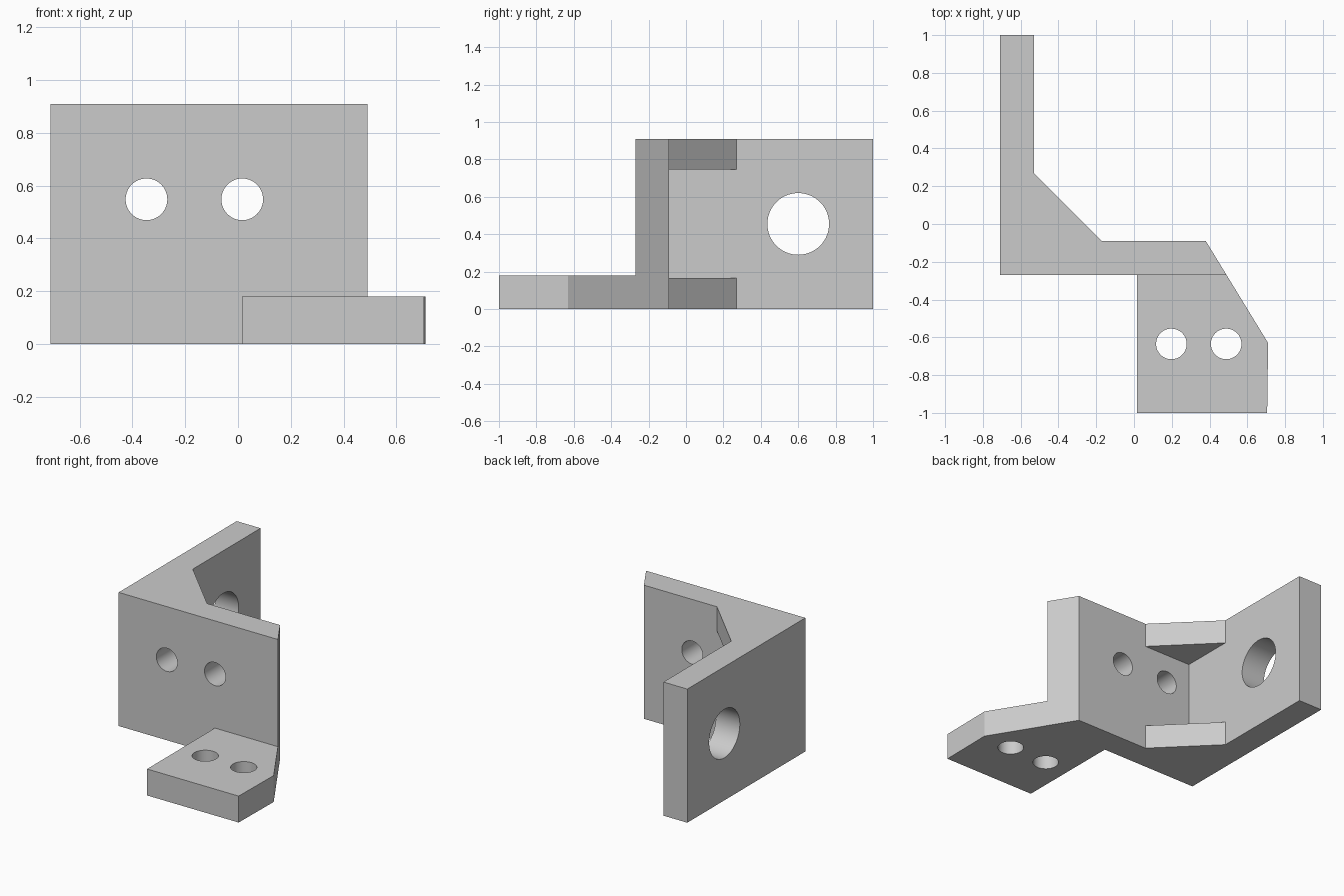
import bpy
import bmesh
from math import radians
from mathutils import Matrix, Vector

cube = bpy.data.objects.get("Cube")
if cube:
    bpy.data.objects.remove(cube, do_unlink=True)

# Main sizes
LEFT, INNER_X, BACK = -0.71, -0.53, 1.0
FRONT, INNER_Y = -0.27, -0.09
HEIGHT, FOOT_HEIGHT, RIB = 0.91, 0.18, 0.165

grey = bpy.data.materials.new("bracket_grey")
grey.use_nodes = True
grey.diffuse_color = (0.6, 0.6, 0.6, 1)
grey.node_tree.nodes["Principled BSDF"].inputs["Base Color"].default_value = (0.6, 0.6, 0.6, 1)


def link(name, bm):
    bmesh.ops.recalc_face_normals(bm, faces=bm.faces)
    mesh = bpy.data.meshes.new(name)
    bm.to_mesh(mesh)
    bm.free()
    mesh.materials.append(grey)
    obj = bpy.data.objects.new(name, mesh)
    bpy.context.collection.objects.link(obj)
    return obj


def prism(name, outline, bottom, top):
    """Extrude a plan outline straight up."""
    bm = bmesh.new()
    face = bm.faces.new([bm.verts.new((x, y, bottom)) for x, y in outline])
    result = bmesh.ops.extrude_face_region(bm, geom=[face])
    verts = [v for v in result["geom"] if isinstance(v, bmesh.types.BMVert)]
    bmesh.ops.translate(bm, verts=verts, vec=(0, 0, top - bottom))
    return link(name, bm)


def drill(centre, axis, radius):
    """Round cutter along an axis."""
    bm = bmesh.new()
    turn = Vector((0, 0, 1)).rotation_difference(Vector(axis)).to_matrix().to_4x4()
    bmesh.ops.create_cone(bm, cap_ends=True, segments=64, radius1=radius, radius2=radius,
                          depth=0.5, matrix=Matrix.Translation(centre) @ turn)
    return link("hole_cutter", bm)


def combine(target, other, operation):
    other.hide_render = True
    mod = target.modifiers.new(operation.lower(), "BOOLEAN")
    mod.operation = operation
    mod.solver = "EXACT"
    mod.object = other
    bpy.context.view_layer.objects.active = target
    bpy.ops.object.modifier_apply(modifier=mod.name)
    bpy.data.objects.remove(other, do_unlink=True)


# Upright corner plates with a solid corner web
bracket = prism("bracket", [(LEFT, FRONT), (0.49, FRONT), (0.38, INNER_Y), (-0.17, INNER_Y),
                            (INNER_X, 0.27), (INNER_X, BACK), (LEFT, BACK)], 0, HEIGHT)

# Hollow the web, leaving a rib at top and bottom
pocket = prism("web_pocket", [(INNER_X, INNER_Y), (0.0, INNER_Y), (INNER_X, 0.44)],
               RIB, HEIGHT - RIB)
combine(bracket, pocket, "DIFFERENCE")

# Foot plate, continuing the slanted end
foot = prism("foot", [(0.015, -1), (0.705, -1), (0.71, -0.63), (0.49, FRONT), (0.015, FRONT)],
             0, FOOT_HEIGHT)
combine(bracket, foot, "UNION")

# Holes through the side plate, front plate and foot
combine(bracket, drill((-0.62, 0.6, 0.455), (1, 0, 0), 0.165), "DIFFERENCE")
for x in (-0.347, 0.016):
    combine(bracket, drill((x, -0.18, 0.548), (0, 1, 0), 0.079), "DIFFERENCE")
for x in (0.198, 0.488):
    combine(bracket, drill((x, -0.635, 0.09), (0, 0, 1), 0.081), "DIFFERENCE")

# Smooth hole walls, sharp plate edges
bpy.ops.object.select_all(action="DESELECT")
bracket.select_set(True)
bpy.context.view_layer.objects.active = bracket
bpy.ops.object.shade_smooth_by_angle(angle=radians(20))
